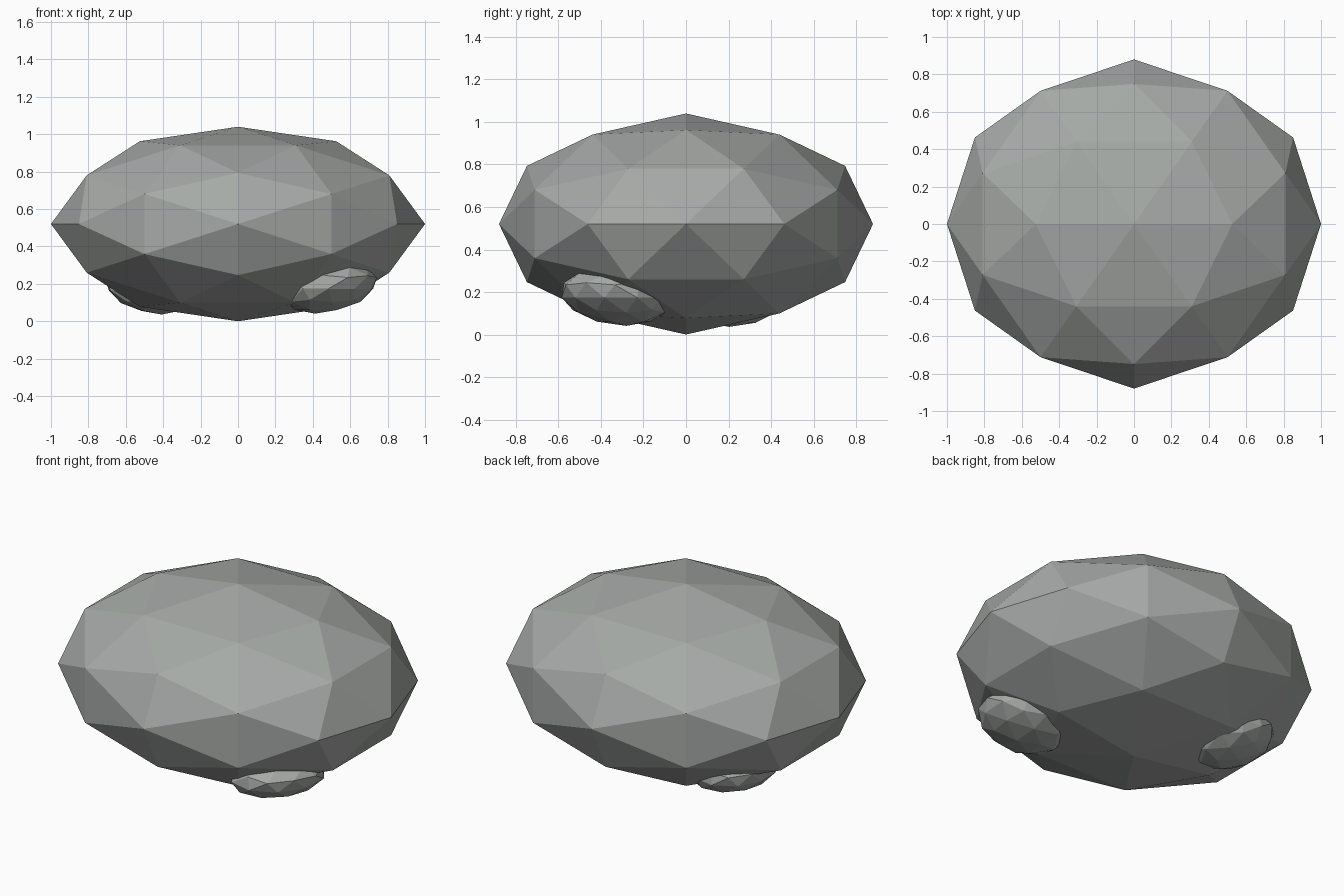
import bpy, bmesh
from math import radians, sqrt
from mathutils import Vector, Matrix

if "Cube" in bpy.data.objects:
    bpy.data.objects.remove(bpy.data.objects["Cube"])

PHI = (1 + sqrt(5)) / 2

stone = bpy.data.materials.new("stone")
stone.diffuse_color = (0.38, 0.40, 0.385, 1)
stone.use_nodes = True
stone.node_tree.nodes["Principled BSDF"].inputs["Base Color"].default_value = stone.diffuse_color


def faceted_ball(name, centre, radii, tilt=0, heading=0):
    """Once-subdivided icosahedron on golden rectangles, squashed and turned."""
    corners = []
    for a in (-1, 1):
        for b in (-PHI, PHI):
            corners += [Vector((a, 0, b)), Vector((b, a, 0)), Vector((0, b, a))]
    points = [c.normalized() for c in corners]
    for i, p in enumerate(corners):
        for q in corners[i + 1:]:
            if (p - q).length < 2.1:
                points.append((p + q).normalized())
    turn = (Matrix.Translation(centre) @ Matrix.Rotation(radians(heading), 4, 'Z')
            @ Matrix.Rotation(radians(-tilt), 4, 'Y') @ Matrix.Diagonal((*radii, 1)))
    bm = bmesh.new()
    for p in points:
        bm.verts.new(turn @ p)
    bmesh.ops.convex_hull(bm, input=bm.verts)
    bmesh.ops.recalc_face_normals(bm, faces=bm.faces)
    mesh = bpy.data.meshes.new(name)
    bm.to_mesh(mesh)
    bm.free()
    mesh.materials.append(stone)
    obj = bpy.data.objects.new(name, mesh)
    bpy.context.collection.objects.link(obj)
    return obj


# Main boulder
faceted_ball("boulder", (0, 0, 0.52), (1, 0.88, 0.52))

# Two small flattened lumps sunk into the underside
faceted_ball("front_right_lump", (0.495, -0.335, 0.175), (0.25, 0.265, 0.12), 16, -34)
faceted_ball("back_left_lump", (-0.485, 0.245, 0.165), (0.23, 0.235, 0.115), 17, 151)
